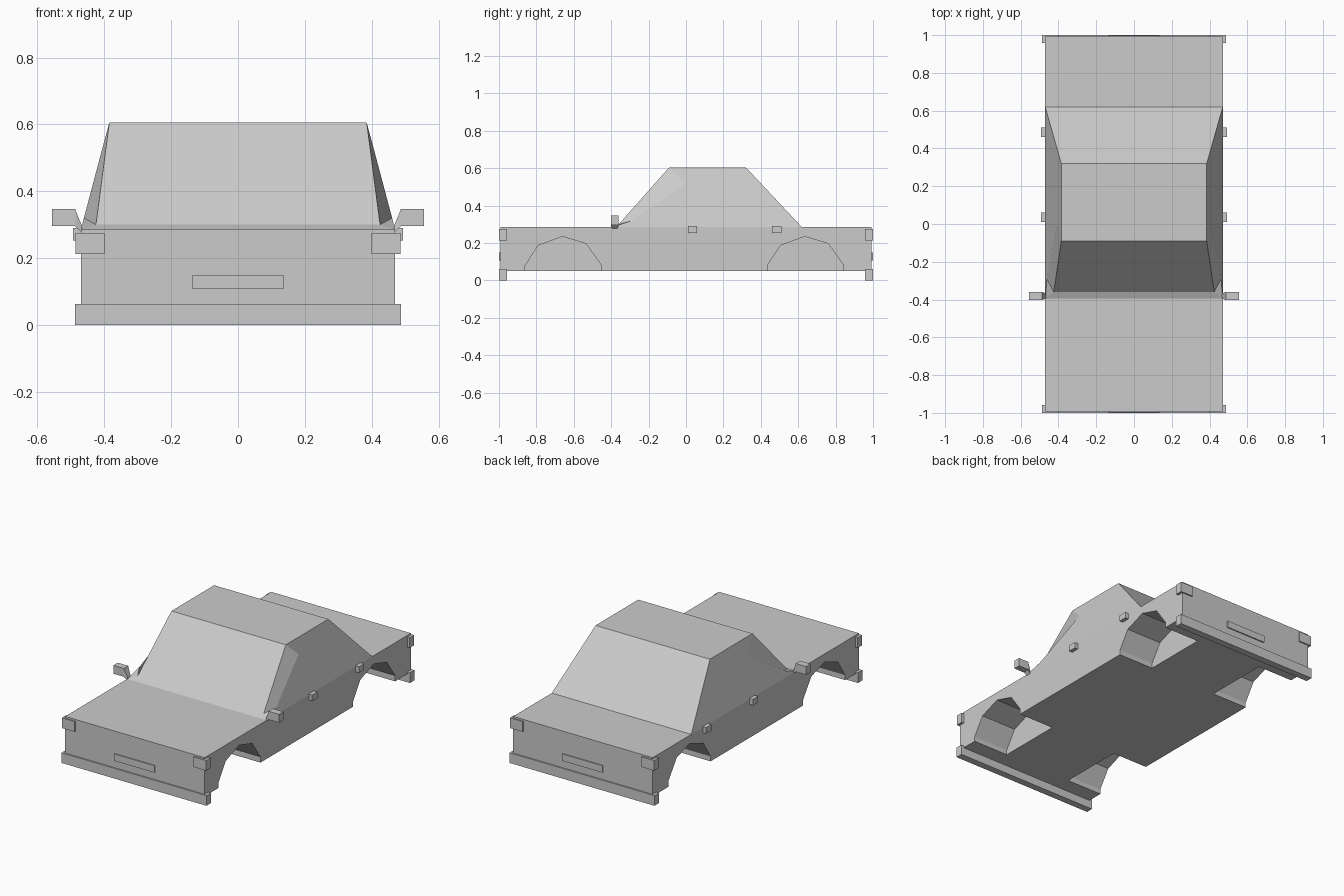
import bpy, bmesh

if "Cube" in bpy.data.objects:
    bpy.data.objects.remove(bpy.data.objects["Cube"])


def mesh_object(name, verts, faces):
    bm = bmesh.new()
    vs = [bm.verts.new(v) for v in verts]
    for f in faces:
        bm.faces.new([vs[i] for i in f])
    bmesh.ops.recalc_face_normals(bm, faces=bm.faces)
    me = bpy.data.meshes.new(name)
    bm.to_mesh(me)
    bm.free()
    ob = bpy.data.objects.new(name, me)
    bpy.context.collection.objects.link(ob)
    return ob


def prism(name, section_a, section_b):
    """Solid between two matching cross-sections."""
    n = len(section_a)
    sides = [(i, (i + 1) % n, n + (i + 1) % n, n + i) for i in range(n)]
    return mesh_object(name, section_a + section_b,
                       [tuple(range(n)), tuple(range(n, 2 * n))] + sides)


def box(name, x, y, z):
    def ring(h):
        return [(x[0], y[0], h), (x[1], y[0], h), (x[1], y[1], h), (x[0], y[1], h)]
    return prism(name, ring(z[0]), ring(z[1]))


def span(s, a, b):
    return tuple(sorted((s * a, s * b)))


# lower body with four faceted wheel wells
body = box("body", (-0.47, 0.47), (-0.992, 0.992), (0.05, 0.285))
arch = [(-0.2, -0.05), (-0.2, 0.08), (-0.13, 0.187), (0, 0.235),
        (0.125, 0.197), (0.205, 0.085), (0.205, -0.05)]
for s in (-1, 1):
    for yc in (-0.66, 0.635):
        cutter = prism("wheel_well_cutter",
                       [(s * 0.23, yc + y, z) for y, z in arch],
                       [(s * 0.6, yc + y, z) for y, z in arch])
        cutter.hide_render = True
        mod = body.modifiers.new("wheel_well", 'BOOLEAN')
        mod.object = cutter
        mod.solver = 'EXACT'
        bpy.context.view_layer.objects.active = body
        bpy.ops.object.modifier_apply(modifier=mod.name)
        bpy.data.objects.remove(cutter)

# cabin: right-hand outline points, mirrored to the left
half = [(0.47, -0.395, 0.285),    # 0 cowl front
        (0.425, -0.36, 0.30),     # 1 windscreen base
        (0.385, -0.09, 0.605),    # 2 roof front
        (0.385, 0.32, 0.605),     # 3 roof rear
        (0.47, 0.62, 0.285),      # 4 rear window base
        (0.461, -0.29, 0.32),     # 5 pillar crease, low
        (0.408, 0.0, 0.52)]       # 6 pillar crease, high
n = len(half)
faces = [(i, i + 1, n + i + 1, n + i) for i in range(4)]
for o in (0, n):
    faces += [tuple(o + i for i in f)
              for f in ((0, 5, 6, 2, 3, 4), (1, 2, 6, 5), (0, 1, 5))]
mesh_object("cabin", half + [(-x, y, z) for x, y, z in half], faces)

# bumpers, number plates and corner lamps, front and rear
for e, end in ((-1, "front"), (1, "rear")):
    box(end + "_bumper", (-0.488, 0.488), span(e, 0.957, 1.0), (0, 0.062))
    box(end + "_plate", (-0.136, 0.136), span(e, 0.97, 0.999), (0.107, 0.149))
    for s, side in ((-1, "left"), (1, "right")):
        box(f"{end}_{side}_lamp", span(s, 0.40, 0.486), span(e, 0.957, 1.0), (0.213, 0.275))

# door handles and wing mirrors
for s, side in ((-1, "left"), (1, "right")):
    for y, door in ((0.035, "front"), (0.485, "rear")):
        box(f"{door}_{side}_handle", span(s, 0.46, 0.493), (y - 0.025, y + 0.025), (0.253, 0.29))
    box(side + "_mirror", span(s, 0.486, 0.557), (-0.402, -0.36), (0.296, 0.347))
    prism(side + "_mirror_arm",
          [(s * 0.488, y, z) for y, z in ((-0.402, 0.296), (-0.36, 0.296), (-0.36, 0.347), (-0.402, 0.347))],
          [(s * 0.466, y, z) for y, z in ((-0.395, 0.275), (-0.368, 0.275), (-0.368, 0.295), (-0.395, 0.295))])
